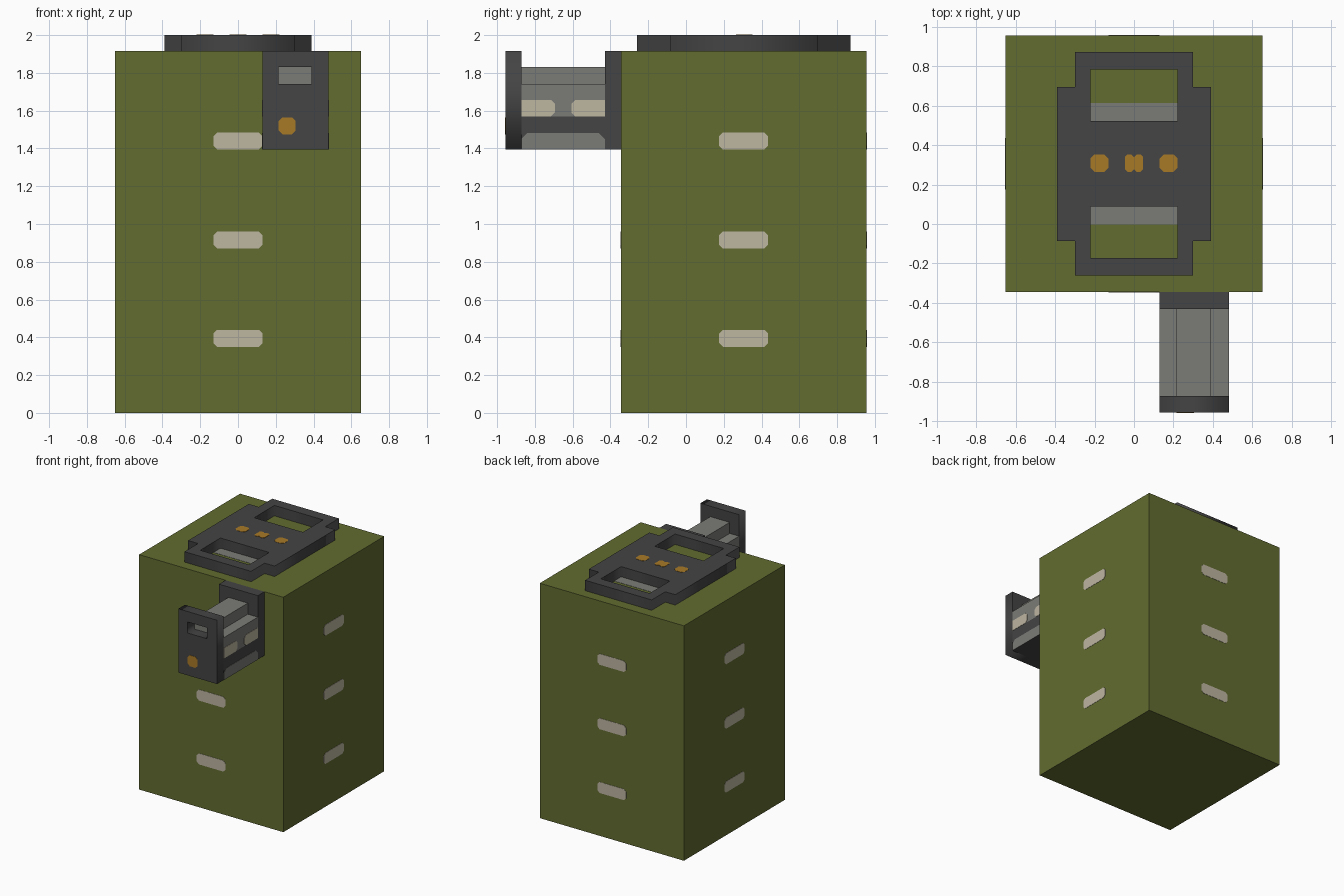
import bpy
import bmesh
from mathutils import Vector, Matrix

cube = bpy.data.objects.get("Cube")
if cube:
    bpy.data.objects.remove(cube, do_unlink=True)


def material(name, r, g, b):
    """Flat material from display values, stored linear."""
    lin = [(c / 255) ** 2.2 for c in (r, g, b)] + [1]
    m = bpy.data.materials.new(name)
    m.use_nodes = True
    m.diffuse_color = lin
    bsdf = m.node_tree.nodes["Principled BSDF"]
    bsdf.inputs["Base Color"].default_value = lin
    bsdf.inputs["Roughness"].default_value = 0.9
    return m


OLIVE = material("olive", 98, 108, 52)
DARK = material("dark grey", 70, 70, 70)
GREY = material("mid grey", 122, 122, 118)
TAN = material("pale tan", 188, 180, 160)
AMBER = material("amber", 166, 121, 44)

X, Y, Z = Vector((1, 0, 0)), Vector((0, 1, 0)), Vector((0, 0, 1))


def finish(name, bm, *mats):
    bmesh.ops.recalc_face_normals(bm, faces=bm.faces)
    mesh = bpy.data.meshes.new(name)
    bm.to_mesh(mesh)
    bm.free()
    for m in mats:
        mesh.materials.append(m)
    obj = bpy.data.objects.new(name, mesh)
    bpy.context.collection.objects.link(obj)
    return obj


def box_mesh(lo, hi):
    lo, hi = Vector(lo), Vector(hi)
    bm = bmesh.new()
    bmesh.ops.create_cube(bm, size=1, matrix=Matrix.Translation((lo + hi) / 2)
                          @ Matrix.Diagonal((*(hi - lo), 1)))
    return bm


def frame(origin, normal):
    """Matrix whose z axis is the normal, with y up on walls."""
    u = X if normal == Z else Z.cross(normal)
    m = Matrix((u, normal.cross(u), normal)).transposed().to_4x4()
    m.translation = origin
    return m


def marking(name, centre, normal, w, h, mat, cuts=(0.02,) * 4, thick=0.002):
    """Thin plate with clipped corners, in the order of SIGNS."""
    signs = ((-1, -1), (1, -1), (1, 1), (-1, 1))
    bm = bmesh.new()
    pts = []
    for (sx, sy), c in zip(signs, cuts):
        x, y = sx * w / 2, sy * h / 2
        pair = [(x - sx * c, y, 0), (x, y - sy * c, 0)]
        if sx * sy > 0:
            pair.reverse()
        if sx < 0 and sy < 0:
            pair = [(x, y - sy * c, 0), (x - sx * c, y, 0)]
        elif sx > 0 and sy < 0:
            pair = [(x - sx * c, y, 0), (x, y - sy * c, 0)]
        pts += pair if c else pair[:1]
    base = bm.faces.new([bm.verts.new(p) for p in pts])
    top = bmesh.ops.extrude_face_region(bm, geom=[base])["geom"]
    bmesh.ops.translate(bm, vec=(0, 0, thick),
                        verts=[v for v in top if isinstance(v, bmesh.types.BMVert)])
    bm.transform(frame(centre, normal))
    return finish(name, bm, mat)


def pierced_plate(name, outlines, depth, origin, normal, mat):
    """Plate from an outer outline and hole outlines."""
    curve = bpy.data.curves.new(name, "CURVE")
    curve.dimensions, curve.fill_mode, curve.extrude = "2D", "BOTH", depth / 2
    for pts in outlines:
        s = curve.splines.new("POLY")
        s.points.add(len(pts) - 1)
        for p, (x, y) in zip(s.points, pts):
            p.co = (x, y, 0, 1)
        s.use_cyclic_u = True
    tmp = bpy.data.objects.new(name, curve)
    bpy.context.collection.objects.link(tmp)
    dg = bpy.context.evaluated_depsgraph_get()
    bm = bmesh.new()
    bm.from_mesh(tmp.evaluated_get(dg).to_mesh())
    bpy.data.objects.remove(tmp, do_unlink=True)
    bmesh.ops.remove_doubles(bm, verts=bm.verts, dist=0.0001)
    bm.transform(frame(origin, normal))
    return finish(name, bm, mat)


def rect(x0, x1, y0, y1):
    return [(x0, y0), (x1, y0), (x1, y1), (x0, y1)]


# Main body, with three pale slots on every wall
CY, HALF, TOP = 0.305, 0.65, 1.915
finish("body", box_mesh((-HALF, CY - HALF, 0), (HALF, CY + HALF, TOP)), OLIVE)
for side, n in (("front", -Y), ("back", Y), ("left", X), ("right", -X)):
    for level, z in enumerate((0.395, 0.915, 1.44)):
        marking(f"{side}_slot_{level + 1}", Vector((0, CY, z)) + n * HALF, n,
                0.26, 0.09, TAN)

# Lid plate: stepped outline with two windows
quarter = [(0.39, 0.39), (0.30, 0.39), (0.30, 0.565)]
outline = (quarter + [(-x, y) for x, y in reversed(quarter)]
           + [(-x, -y) for x, y in quarter]
           + [(x, -y) for x, y in reversed(quarter)])
windows = [rect(-0.22, 0.22, 0.217, 0.478), rect(-0.22, 0.22, -0.478, -0.217)]
pierced_plate("lid_plate", [outline] + windows, 2 - TOP,
              Vector((0, CY, (2 + TOP) / 2)), Z, DARK)
for name, s in (("back", 1), ("front", -1)):
    marking(f"{name}_window_strip", Vector((0, CY + s * 0.262, TOP)), Z,
            0.44, 0.09, GREY, (0,) * 4)

# Amber lamps on the lid; the middle one is a pair of lobes
for name, x, w, c in (("right", -0.175, 0.09, 0.02), ("left", 0.175, 0.09, 0.02),
                      ("middle_right", -0.023, 0.046, 0.013),
                      ("middle_left", 0.023, 0.046, 0.013)):
    marking(f"{name}_lamp", Vector((x, CY + 0.003, 2)), Z, w, 0.088, AMBER, (c,) * 4)

# Front arm: mounting plate, core, rail and pierced end plate
X0, X1, Z0, ZC = 0.13, 0.48, 1.395, 1.57
Y0, Y1, Y2, Y3 = -0.955, -0.87, -0.43, -0.345
finish("mounting_plate", box_mesh((X0, Y2, Z0), (X1, Y3, TOP)), DARK)
pierced_plate("end_plate", [rect(X0, X1, Z0, TOP), rect(0.215, 0.39, 1.74, 1.83)],
              Y1 - Y0, Vector((0, (Y0 + Y1) / 2, 0)), -Y, DARK)
bm = box_mesh((X0, Y1, Z0), (X1, Y2, 1.74))
bmesh.ops.bisect_plane(bm, geom=bm.verts[:] + bm.edges[:] + bm.faces[:],
                       plane_co=(0, 0, ZC), plane_no=Z)
for f in bm.faces:
    f.material_index = int(f.calc_center_median().z > ZC)
finish("arm_core", bm, DARK, GREY)
finish("arm_rail", box_mesh((0.215, Y1, 1.74), (0.39, Y2, 1.83)), GREY)
marking("end_plate_lamp", Vector((0.26, Y0, 1.52)), -Y, 0.09, 0.09, AMBER)

# Arm side markings, the same on both sides
MID = (Y1 + Y2) / 2
for side, n, x in (("left", X, X1), ("right", -X, X0)):
    marking(f"{side}_arm_foot", Vector((x, MID, 1.438)), n, Y2 - Y1, 0.086, GREY,
            (0, 0, 0.03, 0.03))
    for end, s in (("front", -1), ("back", 1)):
        inner_right = s * n.x < 0
        cuts = (0, 0.02, 0.02, 0) if inner_right else (0.02, 0, 0, 0.02)
        marking(f"{side}_{end}_arm_window", Vector((x, MID + s * 0.132, 1.613)), n,
                0.176, 0.086, TAN, cuts)
